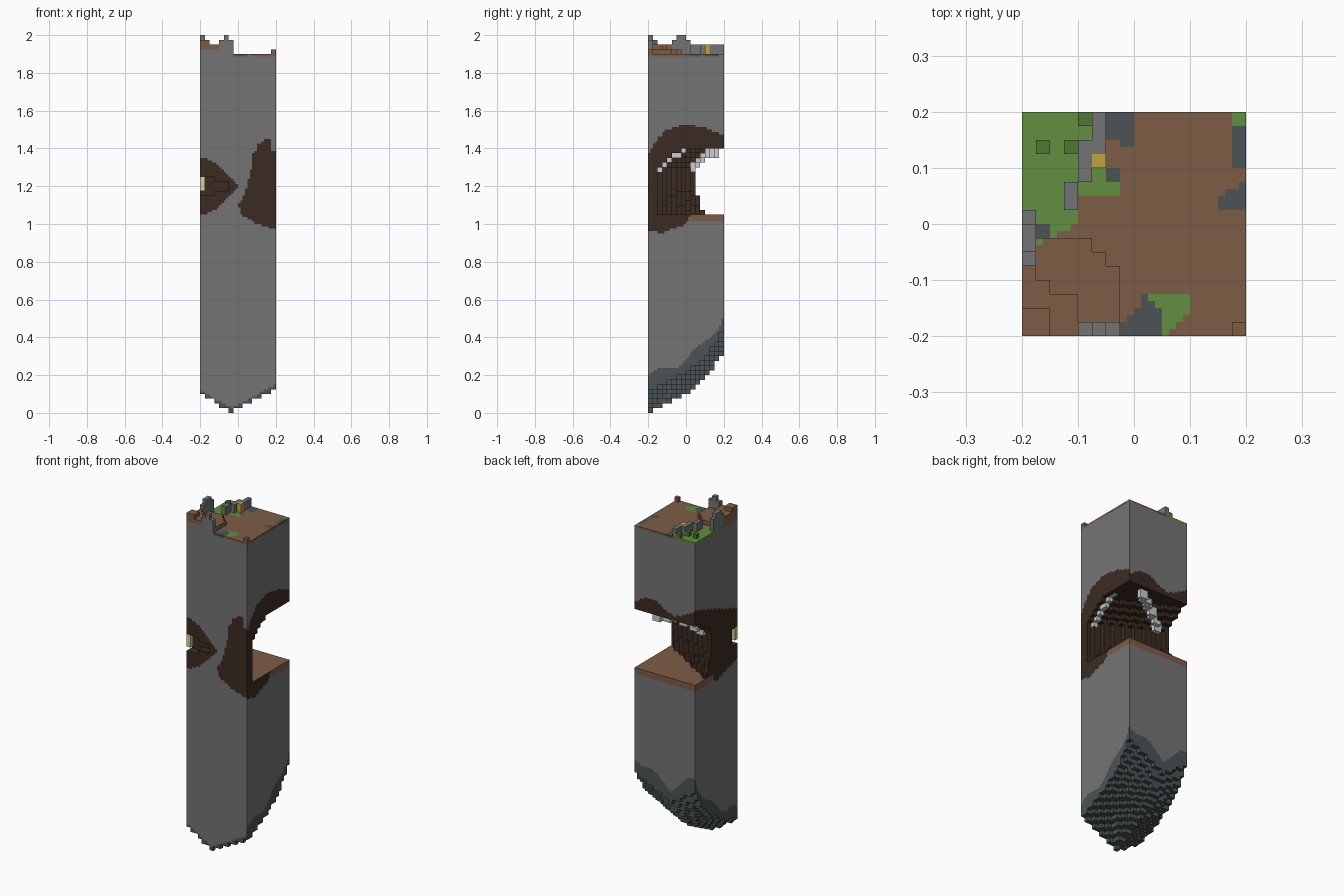
import bpy, bmesh, math
from mathutils import Vector
from mathutils.geometry import intersect_point_line

cube = bpy.data.objects.get("Cube")
if cube:
    bpy.data.objects.remove(cube)

CELL = 0.025
SIDE, TALL = 16, 80


# Colours
def srgb(v):
    v /= 255
    return v / 12.92 if v < 0.04 else ((v + 0.055) / 1.055) ** 2.4


PALETTE = {
    "stone": (116, 116, 116), "slate": (76, 83, 85), "dirt": (126, 92, 70),
    "grass": (98, 143, 62), "dark_grass": (80, 118, 52), "dark_earth": (59, 43, 33),
    "bone": (200, 205, 205), "gold": (196, 160, 62), "pale_crystal": (205, 215, 150),
}
NAMES = list(PALETTE)
MATERIALS = []
for name, rgb in PALETTE.items():
    mat = bpy.data.materials.new(name)
    mat.use_nodes = True
    colour = [srgb(c) for c in rgb] + [1]
    mat.diffuse_color = colour
    mat.node_tree.nodes["Principled BSDF"].inputs["Base Color"].default_value = colour
    MATERIALS.append(mat)


def curve(v, *pts):
    """Straight-line interpolation through (position, value) pairs."""
    for (a, fa), (b, fb) in zip(pts, pts[1:]):
        if v <= b:
            return fa + (fb - fa) * max(0, (v - a) / (b - a))
    return pts[-1][1]


def inside(x, y, x0, x1, y0, y1):
    return x0 < x < x1 and y0 < y < y1


# Shapes of the rock
def underside(x, y):
    t = (y + 0.2) / 0.4
    return 0.17 * t + 0.16 * t ** 4 + 0.55 * abs(x + 0.03)


def in_cave(x, y, z):
    wall = 0.05 - 0.5 * (x + 0.2) + max(0, 1.2 - z) * 0.9 * (0.2 - x)
    s = y - wall
    return s > 0 and 1.05 < z < min(1.395, 1.26 + 0.39 * math.sqrt(s))


def in_niche(x, y, z):
    return x < -0.06 and y < -0.15 and abs(z - 1.2) < 0.04 - 0.15 * (x + 0.15)


def mound_height(x, y):
    if x < -0.15 and y < -0.15:
        return 1.975
    if x < -0.1 and y < -0.075 - 0.6 * (x + 0.2):
        return 1.95
    if x < -0.025 and y < -0.02 - max(0, x + 0.1):
        return 1.925
    return 1.9


# (x0, x1, y0, y1, top, part, colour)
ROCKS = [
    (-.2, -.175, -.05, 0, 2, "standing_rock", "stone"),
    (-.2, -.175, -.075, .025, 1.975, "standing_rock", "stone"),
    (-.075, -.05, -.2, -.175, 2, "front_rock", "stone"),
    (-.1, -.025, -.2, -.175, 1.975, "front_rock", "stone"),
    (-.075, -.05, .1, .125, 1.95, "gold_nugget", "gold"),
    (-.075, -.05, .125, .2, 1.95, "rock_row", "stone"),
    (-.1, -.075, .075, .15, 1.95, "rock_row", "stone"),
    (-.125, -.1, .025, .075, 1.95, "rock_row", "stone"),
    (-.175, -.15, .125, .15, 1.925, "grass_tuft", "dark_grass"),
    (-.125, -.1, .125, .15, 1.925, "grass_tuft", "dark_grass"),
    (-.1, -.075, .175, .2, 1.925, "grass_tuft", "dark_grass"),
    (.175, .2, -.2, -.175, 1.925, "corner_clod", "dirt"),
]
RIBS = [
    [(.16, -.14, 1.29), (.16, -.06, 1.37), (.16, .02, 1.415)],
    [(.1, .17, 1.375), (-.02, .1, 1.37), (-.14, .035, 1.29)],
]


def near_rib(p):
    for path in RIBS:
        for a, b in zip(path, path[1:]):
            a, b = Vector(a), Vector(b)
            t = intersect_point_line(p, a, b)[1]
            if (p - a.lerp(b, min(1, max(0, t)))).length < 0.019:
                return True
    return False


def part_at(p):
    x, y, z = p
    if z > 1.9:
        for x0, x1, y0, y1, top, part, col in ROCKS:
            if inside(x, y, x0, x1, y0, y1) and z < top:
                return part, col
        return ("dirt_mound", None) if z < mound_height(x, y) else None
    if 1.25 < z < 1.45 and near_rib(p):
        return "ceiling_ribs", "bone"
    if x < -0.175 and y < -0.175 and 1.175 < z < 1.25:
        return "corner_crystal", "pale_crystal"
    if in_cave(x, y, z) or in_niche(x, y, z) or z < underside(x, y):
        return None
    if z < 1:
        return "lower_column", None
    return ("cave_walls" if z < 1.5 else "upper_column"), None


# Paint rules
def top_colour(x, y):
    if (inside(x, y, -.05, 0, .15 - x / 2 - .02, .2) or inside(x, y, .175, .2, .1, .175)
            or inside(x, y, .15, .2, .03, .05 + (x - .15) / 2)
            or inside(x, y, -.05, -.025, .075, .1) or inside(x, y, -.175, -.15, -.025, 0)
            or inside(x, y, -.05, .05, -.2, -.13 - abs(x - .02))):
        return "slate"
    if (x < -.1 and y > -.05 - (x + .2) * -.5 or x < -.075 and y > .05
            or inside(x, y, -.08, -.025, .055, .1) or x > .175 and y > .175
            or inside(x, y, .02, .1, max(-.2, -.2 + (x - .06)), -.12)):
        return "grass"
    return "dirt"


def stained(x, y, z, n):
    """Dark earth around the openings on the outer faces."""
    if n.y < -0.5:
        if x < 0:
            return abs(z - 1.2) < 0.155 * (1 - ((x + 0.2) / 0.2) ** 1.7)
        left = curve(z, (.97, .2), (1, .1), (1.05, .02), (1.1, 0), (1.15, .03), (1.2, .05),
                     (1.3, .07), (1.36, .07), (1.39, .1), (1.42, .105), (1.445, .14), (1.45, .3))
        return x > left and x < (.17 if z > 1.39 else .3)
    if n.y > 0.5:
        return 1.05 < z < 1.46 + 0.03 * math.sin(20 * x + 6)
    if n.x > 0.5:
        top = curve(y, (-.2, 1.37), (-.15, 1.45), (-.1, 1.5), (0, 1.53), (.1, 1.51), (.2, 1.47))
        return curve(y, (-.2, .97), (-.13, .95), (0, 1), (.03, 1.05)) < z < top
    return curve(y, (-.2, 1.06), (0, 1), (.05, 1.04)) < z < curve(y, (-.2, 1.36), (.2, 1.5))


def paint(p, n, col):
    x, y, z = p
    if col:
        return col
    if z > 1.86:
        if n.z > 0.5:
            return top_colour(x, y)
        rim = 1.92 if n.y < -.5 and x < -.03 else 1.885
        if z > rim:
            edge = top_colour(x, y)
            return edge if z < 1.9 else "dirt"
        return "stone"
    shell = max(abs(x), abs(y)) > 0.198
    if 1 < z < 1.46 and not (shell and abs(n.z) < 0.5):
        return "dirt" if n.z > 0.5 and z < 1.06 else "dark_earth"
    if 1.01 < z < 1.05 and (n.y > .5 or abs(n.x) > .5 and y > .03):
        return "dirt"
    if 0.9 < z < 1.6:
        return "dark_earth" if stained(x, y, z, n) else "stone"
    band = 0.025 if n.y < -.5 else 0.065 + 0.02 * math.sin(30 * (x + y))
    return "slate" if n.z < -.5 or z < underside(x, y) + band else "stone"


# Fill the block grid
def centre(i, j, k):
    return Vector(((i + .5) * CELL - .2, (j + .5) * CELL - .2, (k + .5) * CELL))


blocks = {}
for i in range(SIDE):
    for j in range(SIDE):
        for k in range(TALL):
            found = part_at(centre(i, j, k))
            if found:
                blocks[i, j, k] = found

# Skin each part with its exposed block faces
DIRS = [Vector(d) for d in ((1, 0, 0), (-1, 0, 0), (0, 1, 0), (0, -1, 0), (0, 0, 1), (0, 0, -1))]
CORNERS = ((-1, -1), (1, -1), (1, 1), (-1, 1))
meshes = {}


def add_quad(bm, c, u, v, half, colour):
    face = bm.faces.new([bm.verts.new(c + (u * a + v * b) * half) for a, b in CORNERS])
    face.material_index = NAMES.index(colour)


for (i, j, k), (part, col) in blocks.items():
    bm = meshes.setdefault(part, bmesh.new()) if part not in meshes else meshes[part]
    for n in DIRS:
        if (i + int(n.x), j + int(n.y), k + int(n.z)) in blocks:
            continue
        u = Vector((n.y, n.z, n.x))
        v = n.cross(u)
        c = centre(i, j, k) + n * CELL / 2
        quarters = [c + (u * a + v * b) * CELL / 4 for a, b in CORNERS]
        tints = [paint(q - n * 0.001, n, col) for q in quarters]
        if len(set(tints)) == 1:
            add_quad(bm, c, u, v, CELL / 2, tints[0])
        else:
            for q, tint in zip(quarters, tints):
                add_quad(bm, q, u, v, CELL / 4, tint)

for part, bm in meshes.items():
    bmesh.ops.remove_doubles(bm, verts=bm.verts, dist=0.0005)
    mesh = bpy.data.meshes.new(part)
    bm.to_mesh(mesh)
    bm.free()
    for mat in MATERIALS:
        mesh.materials.append(mat)
    bpy.context.collection.objects.link(bpy.data.objects.new(part, mesh))
